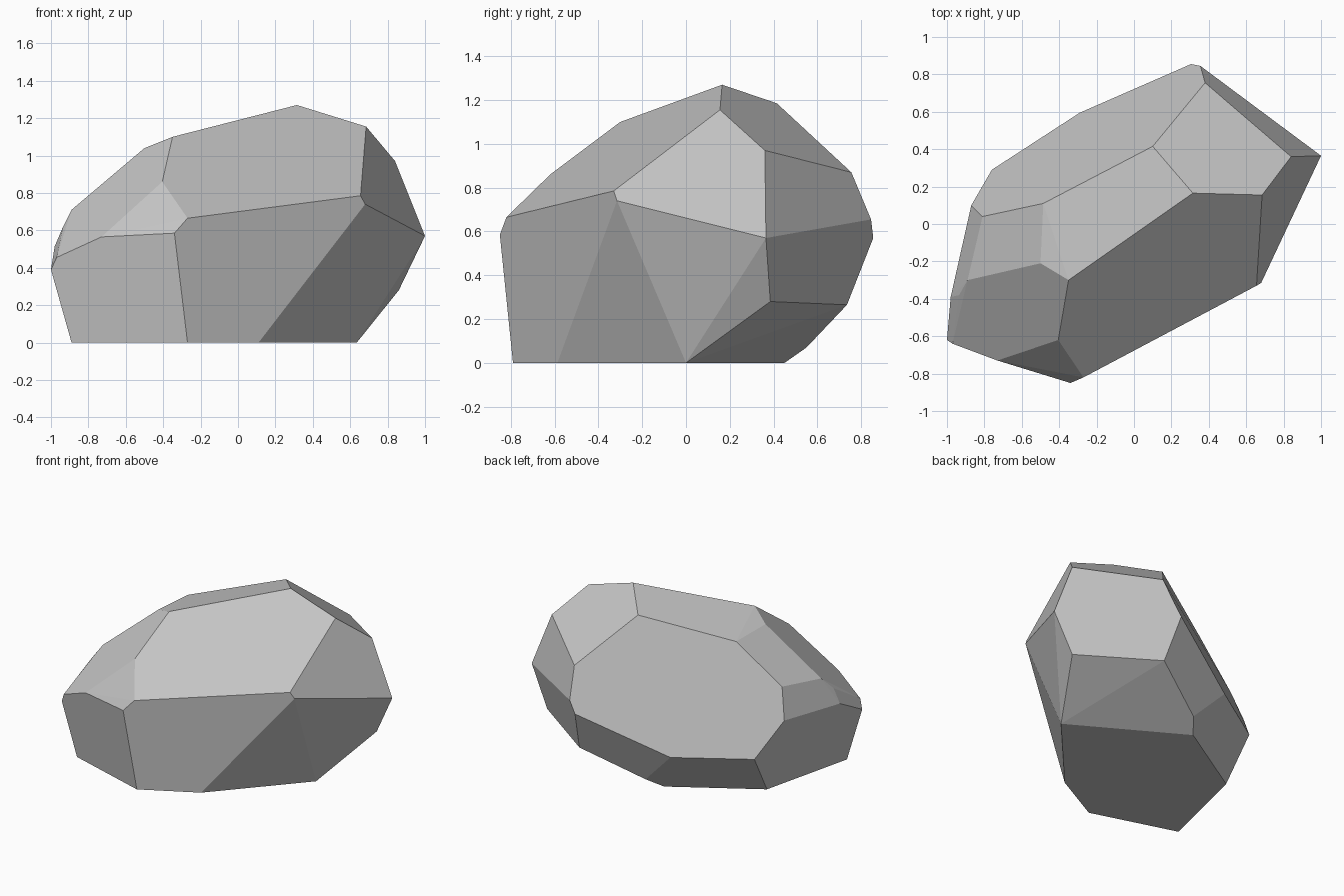
import bpy
import bmesh
import math

# Remove only the default object
default_object = bpy.data.objects.get("Cube")
if default_object:
    bpy.data.objects.remove(default_object, do_unlink=True)


def make_material(name, colour):
    material = bpy.data.materials.new(name)
    material.use_nodes = True
    material.diffuse_color = colour
    shader = next(n for n in material.node_tree.nodes if n.type == "BSDF_PRINCIPLED")
    shader.inputs["Base Color"].default_value = colour
    shader.inputs["Roughness"].default_value = 1.0
    return material


def make_chiselled_stone(name, corner_groups, material):
    """Wrap a convex skin round the corners and merge it into flat facets."""
    mesh = bpy.data.meshes.new(name)
    bm = bmesh.new()
    for group in corner_groups:
        for corner in group:
            bm.verts.new(corner)

    hull = bmesh.ops.convex_hull(bm, input=bm.verts[:])
    spare = {v for v in hull["geom_interior"] + hull["geom_unused"]
             if isinstance(v, bmesh.types.BMVert) and v.is_valid}
    bmesh.ops.delete(bm, geom=list(spare), context="VERTS")

    # Join nearly coplanar triangles into broad chiselled faces
    bmesh.ops.dissolve_limit(bm, angle_limit=math.radians(3),
                             verts=bm.verts[:], edges=bm.edges[:])
    bmesh.ops.recalc_face_normals(bm, faces=bm.faces[:])
    for face in bm.faces:
        face.smooth = False
    bm.to_mesh(mesh)
    bm.free()

    mesh.materials.append(material)
    stone = bpy.data.objects.new(name, mesh)
    bpy.context.collection.objects.link(stone)
    return stone


# Flat foot that rests on the ground
foot = [(.635, 0, 0), (.11, -.587, 0), (-.27, -.79, 0),
        (-.89, -.6, 0), (-.724, .093, 0), (-.137, .45, 0)]

# Undercut corners between the foot and the widest girth
undercut = [(-.056, .55, .07), (.353, .735, .265), (.86, .385, .28),
            (-.29, .595, .31), (-.76, .29, .305)]

# Widest girth
girth = [(1, .365, .57), (.305, .855, .57), (.355, .845, .655),
         (-.87, .1, .547), (-1, -.62, .39), (-.97, -.64, .455),
         (-.98, -.39, .515), (-.73, -.73, .565), (-.34, -.85, .585)]

# Sloping shoulders
shoulder = [(-.27, -.82, .665), (.68, -.315, .74), (.655, -.33, .785),
            (.84, .36, .97), (.38, .755, .87), (-.81, .04, .758),
            (-.89, -.3, .71), (-.935, -.38, .62), (-.405, -.62, .86)]

# Crown facets
crown = [(.315, .165, 1.27), (.685, .155, 1.155), (.1, .415, 1.185),
         (-.485, .11, 1.03), (-.5, -.21, 1.04), (-.35, -.3, 1.1)]

stone_grey = make_material("stone_grey", (.55, .55, .55, 1))
make_chiselled_stone("boulder", [foot, undercut, girth, shoulder, crown], stone_grey)
